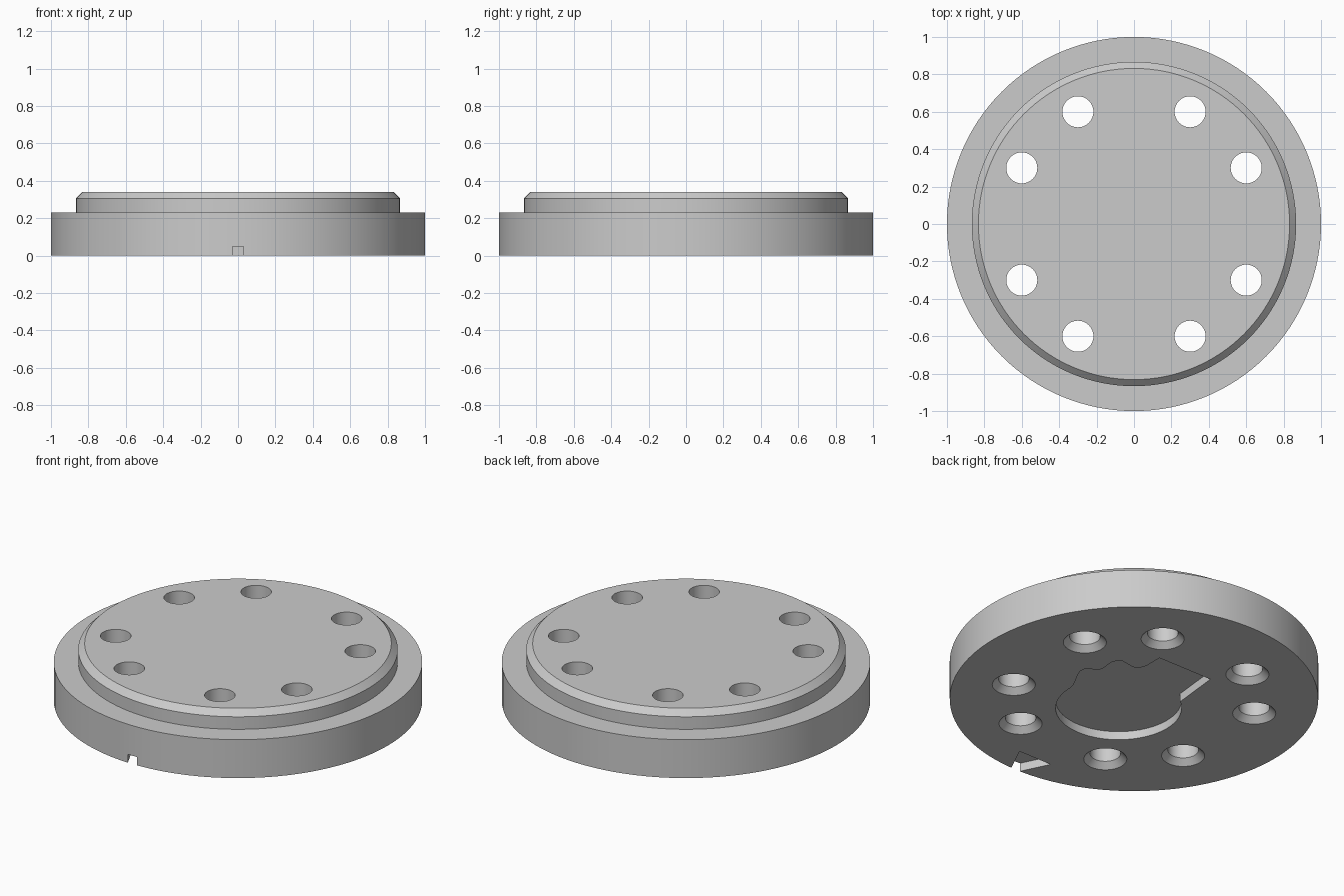
import bpy, bmesh
from math import cos, sin, pi, radians

if "Cube" in bpy.data.objects:
    bpy.data.objects.remove(bpy.data.objects["Cube"], do_unlink=True)

gray = bpy.data.materials.new("plain gray")
gray.use_nodes = True
gray.diffuse_color = (0.6, 0.6, 0.6, 1)
gray.node_tree.nodes["Principled BSDF"].inputs["Base Color"].default_value = (0.6, 0.6, 0.6, 1)


def stack(bm, loops):
    """Skin equal-sized loops of points into a closed solid."""
    rings = [[bm.verts.new(p) for p in loop] for loop in loops]
    n = len(rings[0])
    for a, b in zip(rings, rings[1:]):
        for i in range(n):
            j = (i + 1) % n
            bm.faces.new((a[i], a[j], b[j], b[i]))
    bm.faces.new(rings[0][::-1])
    bm.faces.new(rings[-1])


def lathe(bm, profile, sides, x=0, y=0):
    turn = [2 * pi * i / sides for i in range(sides)]
    stack(bm, [[(x + r * cos(t), y + r * sin(t), z) for t in turn] for r, z in profile])


def prism(bm, outline, low, high):
    stack(bm, [[(x, y, z) for x, y in outline] for z in (low, high)])


def make_object(name, bm):
    bmesh.ops.recalc_face_normals(bm, faces=bm.faces)
    mesh = bpy.data.meshes.new(name)
    bm.to_mesh(mesh)
    bm.free()
    mesh.materials.append(gray)
    obj = bpy.data.objects.new(name, mesh)
    bpy.context.collection.objects.link(obj)
    return obj


# Stepped disc with a chamfered raised top
bm = bmesh.new()
lathe(bm, [(1, 0), (1, 0.23), (0.867, 0.23), (0.867, 0.305), (0.832, 0.34)], 128)
disc = make_object("stepped_disc", bm)

# Eight through holes, countersunk underneath
bm = bmesh.new()
for sx in (-1, 1):
    for sy in (-1, 1):
        for x, y in ((0.3, 0.6), (0.6, 0.3)):
            lathe(bm, [(0.127, -0.01), (0.083, 0.034), (0.083, 0.4)], 48, sx * x, sy * y)
holes = make_object("hole_cutter", bm)

# Shallow underside pocket: round body, square neck, wavy edge on one side
arc = [radians(-232 * i / 48) for i in range(49)]
outline = [(0.342 * cos(t), -0.13 + 0.342 * sin(t)) for t in arc]
outline += [(-0.18, 0.43), (0.18, 0.43), (0.18, 0.32), (0.195, 0.275), (0.225, 0.262),
            (0.265, 0.268), (0.31, 0.275), (0.338, 0.262), (0.35, 0.225), (0.346, 0.18),
            (0.342, 0.14), (0.355, 0.112), (0.385, 0.1), (0.413, 0.085), (0.418, 0.043),
            (0.4, 0), (0.372, -0.05), (0.352, -0.09)]
bm = bmesh.new()
prism(bm, outline, -0.05, 0.05)
pocket = make_object("pocket_cutter", bm)

# Rim notch that widens inward
bm = bmesh.new()
prism(bm, [(-0.02, -1.02), (0.02, -1.02), (0.11, -0.835), (-0.11, -0.835)], -0.05, 0.05)
notch = make_object("notch_cutter", bm)

# Cut everything and bake the result
cutters = (holes, pocket, notch)
for cutter in cutters:
    cutter.hide_render = True
    mod = disc.modifiers.new(cutter.name, "BOOLEAN")
    mod.operation = "DIFFERENCE"
    mod.solver = "EXACT"
    mod.object = cutter
baked = bpy.data.meshes.new_from_object(disc.evaluated_get(bpy.context.evaluated_depsgraph_get()))
disc.modifiers.clear()
disc.data = baked
for cutter in cutters:
    bpy.data.objects.remove(cutter, do_unlink=True)

# Smooth curved walls, crisp rims
bpy.ops.object.select_all(action="DESELECT")
disc.select_set(True)
bpy.context.view_layer.objects.active = disc
bpy.ops.object.shade_smooth_by_angle(angle=radians(30))
